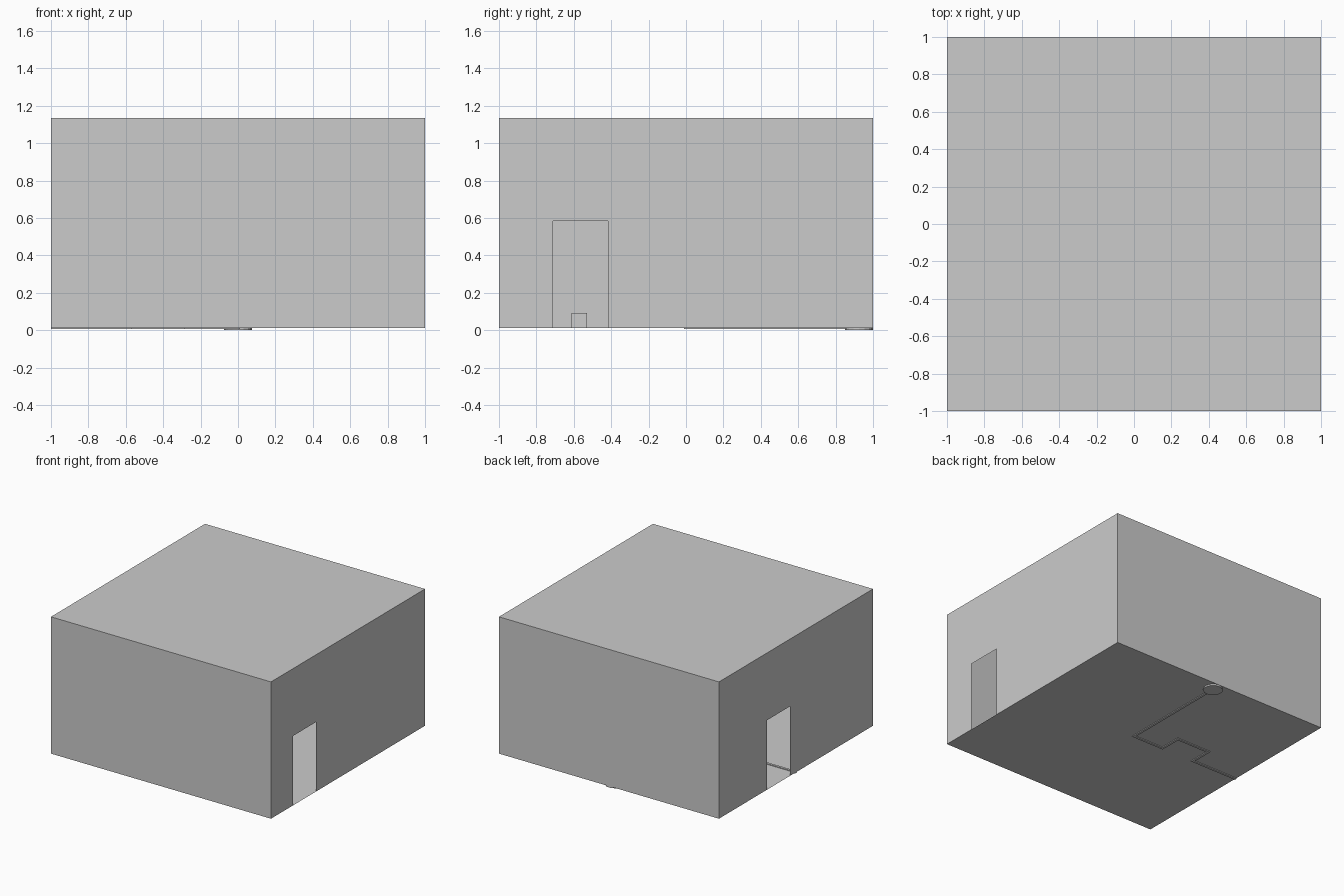
import bpy, bmesh

if "Cube" in bpy.data.objects:
    bpy.data.objects.remove(bpy.data.objects["Cube"])

FLOOR, TOP, DOOR_TOP = 0.012, 1.136, 0.583


def mesh_object(name, bm):
    mesh = bpy.data.meshes.new(name)
    bm.to_mesh(mesh)
    bm.free()
    obj = bpy.data.objects.new(name, mesh)
    bpy.context.collection.objects.link(obj)
    return obj


def sheet(name, points):
    # single flat panel from its outline
    bm = bmesh.new()
    bm.faces.new([bm.verts.new(p) for p in points])
    return mesh_object(name, bm)


def box(name, lo, hi):
    bm = bmesh.new()
    bmesh.ops.create_cube(bm, size=1)
    for v in bm.verts:
        v.co = [lo[i] + (v.co[i] + 0.5) * (hi[i] - lo[i]) for i in range(3)]
    return mesh_object(name, bm)


def side_wall(name, x, y0, y1):
    # thin side wall with a doorway reaching the floor
    outline = [(-1, FLOOR), (y0, FLOOR), (y0, DOOR_TOP), (y1, DOOR_TOP),
               (y1, FLOOR), (1, FLOOR), (1, TOP), (-1, TOP)]
    if x < 0:
        outline.reverse()
    sheet(name, [(x, y, z) for y, z in outline])


# room shell
square = [(-1, -1), (1, -1), (1, 1), (-1, 1)]
sheet("ceiling", [(x, y, TOP) for x, y in square])
sheet("floor", [(x, y, FLOOR) for x, y in reversed(square)])
sheet("front_wall", [(-1, -1, FLOOR), (1, -1, FLOOR), (1, -1, TOP), (-1, -1, TOP)])
sheet("back_wall", [(1, 1, FLOOR), (-1, 1, FLOOR), (-1, 1, TOP), (1, 1, TOP)])
side_wall("right_wall", 1, -0.711, -0.417)
side_wall("left_wall", -1, 0.08, 0.375)

# small loose cube on the floor
box("small_cube", (-0.05, -0.612, FLOOR), (0.033, -0.529, 0.093))

# round floor button against the back wall
bm = bmesh.new()
bmesh.ops.create_cone(bm, cap_ends=True, segments=16, radius1=0.074,
                      radius2=0.074, depth=2 * FLOOR)
button = mesh_object("floor_button", bm)
button.location = (0, 0.925, FLOOR)

# wire strip from the button to the left wall, half sunk in the floor
path = [(0, 0.86), (0, 0), (-0.28, 0), (-0.28, 0.18),
        (-0.58, 0.18), (-0.58, 0), (-0.99, 0)]
w, h = 0.01, 0.006
for i, (a, b) in enumerate(zip(path, path[1:])):
    box(f"wire_strip_{i + 1}",
        (min(a[0], b[0]) - w, min(a[1], b[1]) - w, FLOOR - h),
        (max(a[0], b[0]) + w, max(a[1], b[1]) + w, FLOOR + h))
